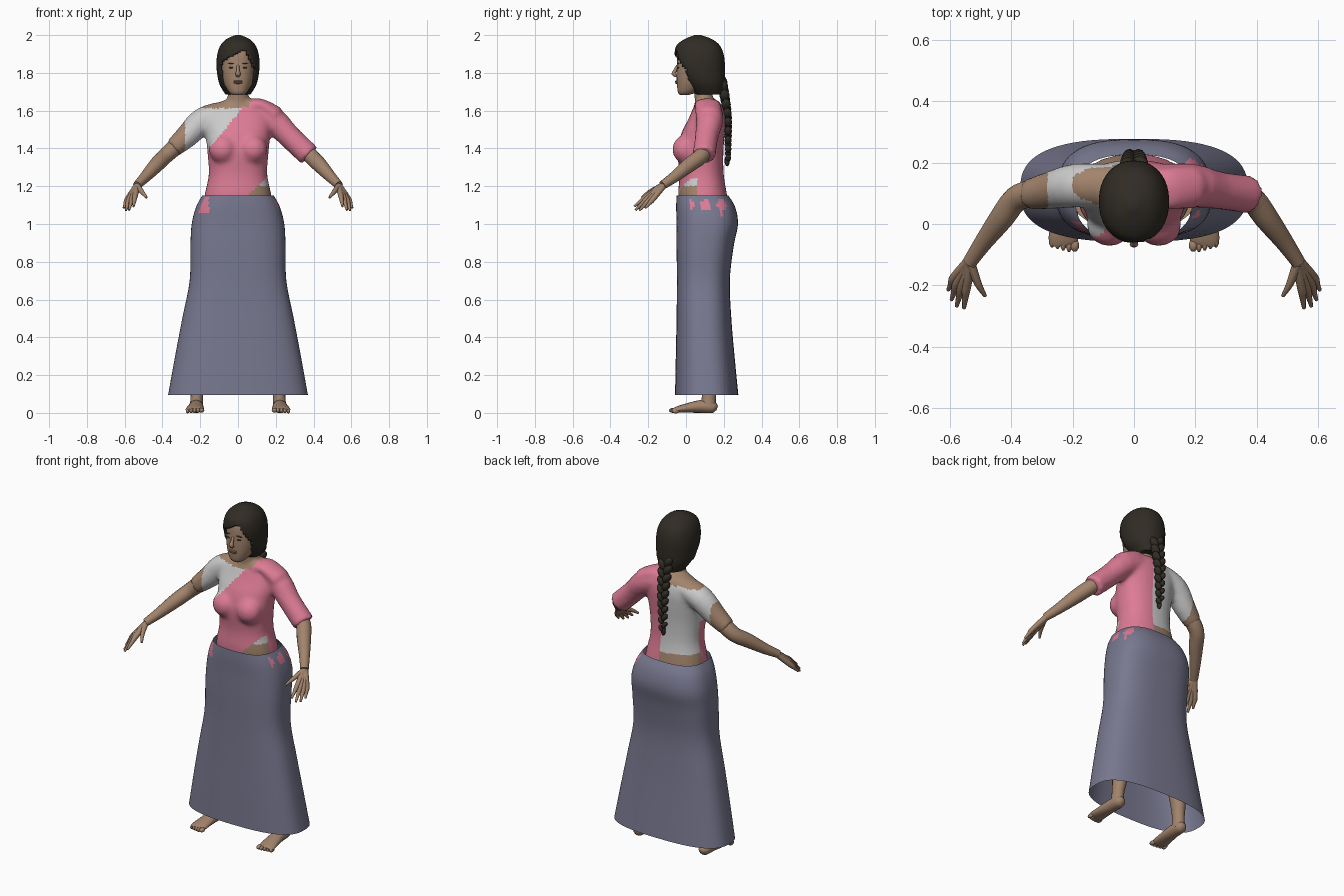
import bpy, bmesh, math
from mathutils import Vector, Matrix

if "Cube" in bpy.data.objects:
    bpy.data.objects.remove(bpy.data.objects["Cube"])

def material(name, rgb):
    m = bpy.data.materials.new(name)
    m.diffuse_color = (*rgb, 1)
    m.use_nodes = True
    m.node_tree.nodes["Principled BSDF"].inputs["Base Color"].default_value = m.diffuse_color
    return m

SKIN = material("skin", (0.36, 0.23, 0.15))
PINK = material("pink_cloth", (0.72, 0.2, 0.3))
WHITE = material("white_cloth", (0.75, 0.75, 0.75))
BLUE = material("skirt_cloth", (0.19, 0.19, 0.28))
HAIR = material("hair", (0.03, 0.025, 0.018))
DARK = material("eye_dark", (0.08, 0.05, 0.035))
LIP = material("lips", (0.3, 0.15, 0.11))

def bridge(bm, rings, cap=True):
    vs = [[bm.verts.new(p) for p in r] for r in rings]
    n = len(vs[0])
    for a, b in zip(vs, vs[1:]):
        for i in range(n):
            bm.faces.new((a[i], a[(i + 1) % n], b[(i + 1) % n], b[i]))
    if cap:
        bm.faces.new(vs[0])
        bm.faces.new(vs[-1])

def refine(keys, sub):
    """Catmull-Rom interpolation of a list of tuples."""
    out = []
    for i in range(len(keys) - 1):
        p0, p1, p2, p3 = keys[max(i - 1, 0)], keys[i], keys[i + 1], keys[min(i + 2, len(keys) - 1)]
        for k in range(sub):
            t = k / sub
            out.append(tuple(0.5 * (2 * b + (c - a) * t + (2 * a - 5 * b + 4 * c - d) * t * t
                                    + (3 * b - a - 3 * c + d) * t ** 3)
                             for a, b, c, d in zip(p0, p1, p2, p3)))
    return out + [keys[-1]]

def stack(bm, keys, n=32, e=2.0, sub=3, cap=True):
    """Horizontal rings from (z, half width, front y, back y)."""
    rings = []
    for z, rx, f, b in refine(keys, sub):
        ring = []
        for i in range(n):
            a = 2 * math.pi * i / n
            c, s = math.cos(a), math.sin(a)
            ring.append((rx * math.copysign(abs(c) ** (2 / e), c),
                         (f + b) / 2 + (b - f) / 2 * math.copysign(abs(s) ** (2 / e), s), z))
        rings.append(ring)
    bridge(bm, rings, cap)

def tube(bm, keys, side=1, n=12, sub=3):
    """Tube through (x, y, z, width radius, height radius)."""
    pts = refine(keys, sub)
    P = [Vector((p[0] * side, p[1], p[2])) for p in pts]
    d = P[-1] - P[0]
    ref = Vector((0, 0, 1)) if abs(d.y) > abs(d.z) else Vector((0, 1, 0))
    rings = []
    for i, p in enumerate(pts):
        t = (P[min(i + 1, len(P) - 1)] - P[max(i - 1, 0)]).normalized()
        u = t.cross(ref).normalized()
        v = u.cross(t)
        rings.append([P[i] + u * p[3] * math.cos(2 * math.pi * k / n)
                      + v * p[4] * math.sin(2 * math.pi * k / n) for k in range(n)])
    bridge(bm, rings)

def ball(bm, loc, scale, tilt=0, seg=12):
    m = Matrix.Translation(loc) @ Matrix.Rotation(tilt, 4, 'Y') @ Matrix.Diagonal((*scale, 1))
    bmesh.ops.create_uvsphere(bm, u_segments=seg, v_segments=seg * 2 // 3, radius=1, matrix=m)

def finish(bm, name, mats, pick=None, angle=60):
    bmesh.ops.recalc_face_normals(bm, faces=bm.faces)
    me = bpy.data.meshes.new(name)
    bm.to_mesh(me)
    bm.free()
    o = bpy.data.objects.new(name, me)
    bpy.context.collection.objects.link(o)
    for m in mats:
        me.materials.append(m)
    paint(o, pick)
    bpy.ops.object.select_all(action='DESELECT')
    o.select_set(True)
    bpy.context.view_layer.objects.active = o
    bpy.ops.object.shade_smooth_by_angle(angle=math.radians(angle))
    return o

def paint(o, pick):
    if pick:
        for p in o.data.polygons:
            p.material_index = pick(*p.center)

# Torso, neck, bust and sleeves, fused into one surface
bm = bmesh.new()
stack(bm, [(1.06, .185, -.03, .23), (1.15, .178, -.042, .218), (1.26, .155, -.035, .2),
           (1.38, .162, -.045, .198), (1.48, .172, -.025, .205), (1.56, .175, .015, .208),
           (1.62, .14, .04, .195), (1.655, .075, .06, .17)], e=2.3)
stack(bm, [(1.58, .07, .05, .17), (1.66, .056, .045, .145), (1.76, .052, .035, .135)], n=20)
for s in (-1, 1):
    ball(bm, (s * .08, -.003, 1.395), (.075, .07, .075), seg=18)
    w = .062 if s > 0 else .05
    tube(bm, [(.09, .125, 1.59, .06, .07), (.19, .125, 1.545, .07, .072), (.27, .11, 1.465, .062, .062),
              (.345 if s < 0 else .378, .095, 1.40 if s < 0 else 1.362, w, w)], s, 20)
tube(bm, [(.06, .11, 1.63, .03, .07), (.12, .115, 1.63, .035, .07), (.2, .12, 1.575, .05, .07)], 1, 16)
src = finish(bm, "torso_helper", [])
r = src.modifiers.new("fuse", 'REMESH')
r.mode, r.voxel_size = 'VOXEL', 0.013
sm = src.modifiers.new("soften", 'SMOOTH')
sm.iterations, sm.factor = 6, 0.5
fused = bpy.data.meshes.new_from_object(src.evaluated_get(bpy.context.evaluated_depsgraph_get()))
bpy.data.objects.remove(src)

def drape(x, y, z):  # 0 skin, 1 pink, 2 white
    if z > 1.62 and math.hypot(x, y - .1) < .078 or z > 1.69:
        return 0
    if x < -.28:
        return 0
    if x > .2:
        return 1
    if y < .1:
        if x > .04 and z < 1.14 + (x - .04) * .95 and y < .06:
            return 2 if z > 1.2 else 0
        if z < 1.4 + (x + .15) * 1.25 and x > -.19:
            return 1
    elif x > .035:
        return 1
    if x > .035 and z > 1.6:
        return 1
    if z > 1.612 and x > -.2:
        return 0
    return 2 if z > 1.2 else 0

bm = bmesh.new()
bm.from_mesh(fused)
finish(bm, "torso_and_drape", [SKIN, PINK, WHITE], drape)

# Long skirt, open at the hem, with pink patches near the waist
def skirt_patch(x, y, z):
    if x > .1 and .02 < y < .26 and 1.03 < z < 1.13:
        return int(math.sin(y * 75) + .6 * math.sin(z * 70) > .45)
    return int(x < -.155 and y < .01 and 1.06 < z < 1.14)

bm = bmesh.new()
stack(bm, [(.095, .37, -.058, .277), (.3, .333, -.054, .257), (.5, .295, -.05, .24), (.7, .256, -.048, .232),
           (.88, .252, -.05, .252), (1.0, .245, -.05, .275), (1.09, .222, -.052, .26),
           (1.15, .19, -.05, .225)], n=72, e=2.7, sub=5, cap=False)
finish(bm, "long_skirt", [BLUE, PINK], skirt_patch)

# Arms, hands, legs and feet, mirrored
FINGERS = [((.545, -.205, 1.148), (.553, -.274, 1.093)), ((.56, -.2, 1.138), (.577, -.268, 1.074)),
           ((.575, -.19, 1.132), (.594, -.247, 1.072)), ((.585, -.174, 1.132), (.605, -.215, 1.085))]
for s, side in ((-1, "left"), (1, "right")):
    bm = bmesh.new()
    tube(bm, [(.25, .11, 1.48, .045, .045), (.33, .1, 1.41, .045, .045), (.385, .08, 1.36, .042, .042),
              (.43, .02, 1.315, .04, .04), (.49, -.06, 1.25, .03, .03), (.535, -.125, 1.205, .022, .024)], s, 16)
    finish(bm, side + "_arm", [SKIN])
    bm = bmesh.new()
    for k, t in FINGERS:
        mid = [(a + b) / 2 for a, b in zip(k, t)]
        tube(bm, [(.528, -.11, 1.212, .017, .017), (*k, .015, .015), (*mid, .0105, .0105), (*t, .006, .006)], s, 8)
    tube(bm, [(.532, -.13, 1.2, .017, .017), (.507, -.195, 1.168, .012, .012), (.484, -.234, 1.14, .006, .006)], s, 8)
    finish(bm, side + "_hand", [SKIN])
    bm = bmesh.new()
    tube(bm, [(.22, .118, .03, .036, .042), (.217, .122, .1, .033, .037), (.205, .13, .22, .045, .05),
              (.185, .12, .38, .055, .06), (.16, .1, .55, .058, .06), (.115, .1, .98, .09, .1)], s, 16)
    tube(bm, [(.22, .165, .025, .012, .012), (.22, .145, .03, .032, .03), (.221, .08, .034, .038, .034),
              (.226, 0, .025, .045, .024), (.23, -.05, .017, .048, .016), (.23, -.07, .013, .04, .01)], s, 16)
    for i in range(5):
        ball(bm, (s * (.193 + i * .0185), -.075 + .005 * i + (.006 if i == 0 else 0), .014 - .001 * i),
             (.015 if i == 0 else .01, .022, .013), seg=9)
    finish(bm, side + "_leg_and_foot", [SKIN])

# Head and facial features
bm = bmesh.new()
stack(bm, [(1.682, .025, -.03, .01), (1.695, .045, -.042, .05), (1.725, .065, -.047, .1), (1.76, .08, -.049, .14),
           (1.8, .088, -.05, .165), (1.85, .091, -.048, .175), (1.9, .09, -.043, .17),
           (1.95, .073, -.02, .145), (1.98, .03, .03, .09)], e=2.2)
tube(bm, [(0, -.044, 1.84, .007, .008), (0, -.058, 1.812, .009, .01), (0, -.066, 1.795, .014, .011),
          (0, -.05, 1.782, .01, .006)], 1, 10)
finish(bm, "head", [SKIN])
bm = bmesh.new()
for dz in (.003, -.005):
    ball(bm, (0, -.05, 1.752 + dz), (.024, .008, .005))
finish(bm, "lips", [LIP])
bm = bmesh.new()
for s in (-1, 1):
    ball(bm, (s * .035, -.041, 1.828), (.014, .007, .0045))
    ball(bm, (s * .036, -.042, 1.85), (.021, .006, .003), s * .1)
finish(bm, "eyes_and_brows", [DARK])

# Hair cap cut away around the face, with a swept fringe
bm = bmesh.new()
stack(bm, [(1.685, .066, .05, .19), (1.74, .098, .0, .203), (1.8, .111, -.045, .206), (1.86, .114, -.06, .205),
           (1.91, .107, -.06, .196), (1.95, .09, -.047, .175), (1.98, .06, -.005, .135), (2.0, .015, .045, .08)],
      n=56, e=2.15, sub=6)
def on_face(c):
    hairline = min(1.865 + (c.x + .08) * .5, 1.925 - max(c.x - .04, 0) * 2)
    return c.y < .022 - (c.z - 1.72) * .22 and c.z < hairline
bmesh.ops.delete(bm, geom=[f for f in bm.faces if on_face(f.calc_center_median())], context='FACES')
cap = finish(bm, "hair", [HAIR])
sol = cap.modifiers.new("thickness", 'SOLIDIFY')
sol.thickness, sol.offset = .014, -1

# Braid of alternating strands
bm = bmesh.new()
for i in range(18):
    t = i / 17
    s = 1 if i % 2 else -1
    k = 1 - .45 * t
    ball(bm, (s * .019 * k, .19 + .033 * math.sin(min(t * 1.6, 1) * 1.57), 1.75 - .4 * t),
         (.024 * k, .029 * k, .038 * k), s * .55)
ball(bm, (0, .218, 1.335), (.013, .014, .03))
finish(bm, "braid", [HAIR])
